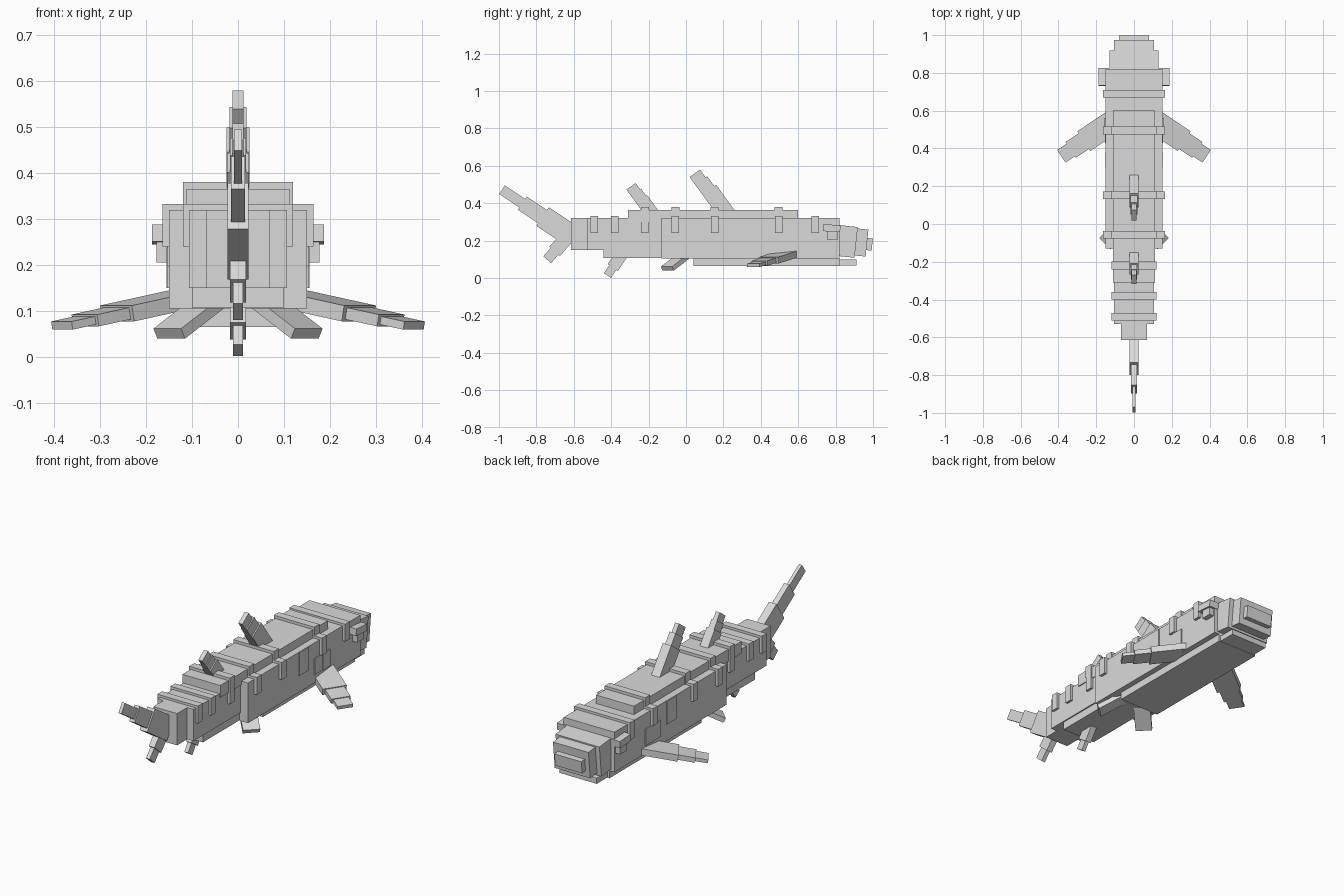
import bpy, bmesh, math
from mathutils import Vector, Matrix

if "Cube" in bpy.data.objects:
    bpy.data.objects.remove(bpy.data.objects["Cube"])

skin = bpy.data.materials.new("plain grey")
skin.diffuse_color = (0.7, 0.7, 0.7, 1)
skin.use_nodes = True
skin.node_tree.nodes["Principled BSDF"].inputs["Base Color"].default_value = skin.diffuse_color


def make(name, boxes, mirror=False):
    """boxes: list of (matrix, size); all joined in one object."""
    bm = bmesh.new()
    for mat, size in boxes:
        bmesh.ops.create_cube(bm, size=1, matrix=mat @ Matrix.Diagonal((*size, 1)))
    me = bpy.data.meshes.new(name)
    bm.to_mesh(me)
    bm.free()
    me.materials.append(skin)
    ob = bpy.data.objects.new(name, me)
    bpy.context.collection.objects.link(ob)
    if mirror:
        ob.modifiers.new("mirror", 'MIRROR')
    return ob


def box(x0, x1, y0, y1, z0, z1, tilt=0):
    c = Vector((x0 + x1, y0 + y1, z0 + z1)) / 2
    m = Matrix.Translation(c) @ Matrix.Rotation(math.radians(tilt), 4, 'X')
    return m, (x1 - x0, y1 - y0, z1 - z0)


def wide(h, *rest):
    return box(-h, h, *rest)


def fin(name, base, axis, wdir, segs, mirror=False):
    """Stepped fin; segs: (start, end, width, thickness, width offset)."""
    a = Vector(axis).normalized()
    w = Vector(wdir)
    w = (w - a * w.dot(a)).normalized()
    n = a.cross(w)
    rot = Matrix((a, w, n)).transposed().to_4x4()
    out = []
    for t0, t1, wid, th, off in segs:
        c = Vector(base) + a * (t0 + t1) / 2 + w * off
        out.append((Matrix.Translation(c) @ rot, (t1 - t0, wid, th)))
    return make(name, out, mirror)


# body
make("main_body", [wide(.15, -.13, .82, .105, .32)])
make("back_hump", [wide(.112, -.31, .60, .30, .365)])
make("belly", [wide(.12, .04, .82, .065, .12)])
make("rear_body", [wide(.107, -.53, -.12, .15, .32)])
make("rear_belly", [wide(.1, -.44, -.12, .107, .195)])
make("tail_root", [wide(.07, -.615, -.50, .15, .32)])

# head
make("snout", [wide(.13, .78, .91, .115, .28, -6),
               wide(.105, .86, .968, .12, .265, -6),
               wide(.08, .93, .996, .15, .215, -6)])
make("lower_jaw", [wide(.11, .80, .912, .068, .098)])
make("brow", [box(.13, .187, .733, .825, .248, .285, -4)], True)
make("eye", [box(.13, .178, .755, .812, .205, .25)], True)

# saddle stripes: raised bands over the back and down the sides
for i, (y, half, hump) in enumerate([(-.49, .12, 0), (-.38, .12, 0), (-.22, .12, 1), (-.057, .165, 1),
                                     (.153, .165, 1), (.495, .165, 1), (.69, .165, 0)]):
    parts = [wide(half, y - .02, y + .02, .24, .333)]
    if hump:
        parts.append(wide(.12, y - .021, y + .021, .32, .38))
    make(f"stripe_{i + 1}", parts)

# side plates
make("side_plate", [box(.14, .154, .30, .38, .195, .318)], True)
make("gill_plates", [box(.14, .154, .43, .493, .15, .238), box(.14, .156, .496, .56, .15, .238)], True)

# upright fins
fin("front_dorsal_fin", (0, .147, .365), (0, -.59, .81), (0, .81, .59),
    [(-.08, .10, .09, .05, .045), (.09, .165, .078, .036, .039), (.16, .216, .068, .024, .034)])
fin("rear_dorsal_fin", (0, -.24, .365), (0, -.59, .81), (0, .81, .59),
    [(-.06, .045, .072, .048, .036), (.04, .09, .066, .034, .033), (.085, .133, .06, .024, .03)])
fin("upper_tail_fin", (0, -.60, .218), (0, -.83, .55), (0, .55, .83),
    [(0, .2, .12, .045, 0), (.19, .33, .085, .03, 0), (.32, .46, .055, .018, 0)])
fin("lower_tail_fin", (0, -.61, .248), (0, -.66, -.75), (0, .75, -.66),
    [(0, .14, .075, .034, 0), (.13, .2, .055, .022, 0)])
fin("anal_fin", (0, -.33, .147), (0, -.56, -.83), (0, .83, -.56),
    [(0, .11, .065, .034, 0), (.1, .161, .045, .022, 0)])

# paired fins
fin("pectoral_fin", (.10, .55, .13), (.82, -.55, -.18), (.55, .82, 0),
    [(0, .2, .125, .035, 0), (.19, .285, .1, .026, 0), (.275, .347, .08, .018, 0)], True)
fin("pelvic_fin", (.06, -.01, .12), (.09, -.09, -.07), (.7, .7, 0),
    [(0, .145, .085, .025, 0)], True)
